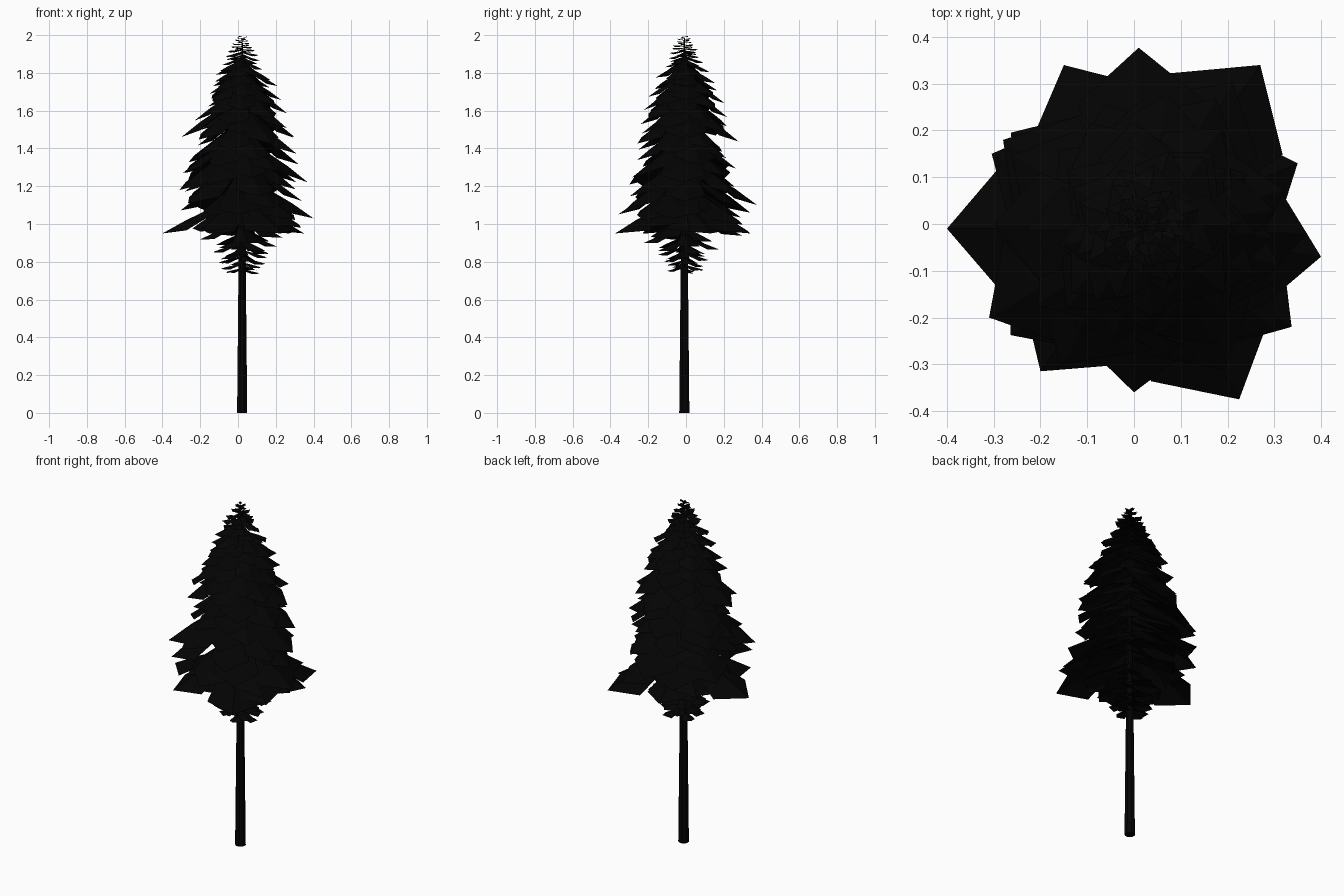
import bpy, bmesh, math, random
from mathutils import Vector

if "Cube" in bpy.data.objects:
    bpy.data.objects.remove(bpy.data.objects["Cube"])

random.seed(4)
CX, CY = 0.022, -0.009          # trunk axis
GOLDEN = math.radians(137.5)

mat = bpy.data.materials.new("black")
mat.diffuse_color = (0.001, 0.001, 0.001, 1)
mat.use_nodes = True
mat.node_tree.nodes["Principled BSDF"].inputs["Base Color"].default_value = mat.diffuse_color


def make_object(name, bm):
    me = bpy.data.meshes.new(name)
    bm.to_mesh(me)
    bm.free()
    ob = bpy.data.objects.new(name, me)
    bpy.context.collection.objects.link(ob)
    me.materials.append(mat)
    return ob


def lerp_table(table, z):
    for (z0, v0), (z1, v1) in zip(table, table[1:]):
        if z <= z1:
            t = max(0, (z - z0) / (z1 - z0))
            return v0 + (v1 - v0) * t
    return table[-1][1]


# Trunk: tapered eight-sided column
bm = bmesh.new()
rings = []
for z, r in [(0, 0.029), (0.75, 0.021), (1.4, 0.012), (1.985, 0.003)]:
    rings.append([bm.verts.new((CX + r * math.cos(k * math.pi / 4 + 0.39),
                                CY + r * math.sin(k * math.pi / 4 + 0.39), z)) for k in range(8)])
for a, b in zip(rings, rings[1:]):
    for k in range(8):
        bm.faces.new((a[k], a[(k + 1) % 8], b[(k + 1) % 8], b[k]))
bm.faces.new(rings[0][::-1])
bm.faces.new(rings[-1])
make_object("trunk", bm)

# Crown envelope and droop, both by height of the branch tip
REACH = [(0.74, 0.11), (0.82, 0.14), (0.89, 0.2), (0.93, 0.29), (1.0, 0.36), (1.2, 0.345),
         (1.45, 0.275), (1.6, 0.225), (1.75, 0.17), (1.85, 0.11), (1.92, 0.08), (2.0, 0.025)]
DROOP = [(0.74, 0.2), (0.9, 0.4), (1.0, 0.6), (1.2, 0.72), (1.6, 0.72),
         (1.8, 0.5), (1.9, 0.15), (1.985, -0.2)]


def add_bough(bm, ang, R, zt):
    """Kite-shaped card, creased along a drooping midrib."""
    out = Vector((math.cos(ang), math.sin(ang), 0))
    side = Vector((-out.y, out.x, 0))
    d = lerp_table(DROOP, zt)

    def pt(f, w, drop):
        z = zt + d * R * (1 - f ** 1.15) - drop * R
        return bm.verts.new(Vector((CX, CY, z)) + out * R * f + side * R * w)
    root, mid, tip = pt(0, 0, 0), pt(0.7, 0, 0), pt(1, 0, 0)
    for s in (1, -1):
        inner, corner = pt(0.02, 0.1 * s, 0.04), pt(0.7, 0.35 * s, 0.13)
        for f in ((root, mid, corner, inner), (mid, tip, corner)):
            bm.faces.new(f if s < 0 else f[::-1]).normal_flip()


# Foliage: outermost boughs first, then a dense spiral of boughs up the trunk
bm = bmesh.new()
for x, y, z in [(-0.4, -0.01, 0.95), (0.4, -0.07, 1.03), (0.01, 0.377, 1.1), (0.27, 0.34, 0.95),
                (0.225, -0.375, 0.95), (0, -0.36, 1.05), (0.37, -0.02, 1.22), (-0.31, -0.2, 1.18),
                (-0.15, 0.34, 1.06), (-0.2, -0.315, 0.96), (0.35, 0.13, 0.95), (-0.28, 0.18, 1.27),
                (0.337, -0.22, 0.98), (0.3, 0.03, 1.46), (-0.3, 0, 1.46), (0.21, 0, 1.73)]:
    add_bough(bm, math.atan2(y - CY, x - CX), math.hypot(x - CX, y - CY), z)
z, ang = 0.74, 0.3
while z < 1.998:
    R = lerp_table(REACH, z)
    add_bough(bm, ang, R * random.uniform(0.8, 1.05), z)
    ang += GOLDEN + random.uniform(-0.15, 0.15)
    z += 0.003 + 0.027 * R
make_object("foliage", bm)
